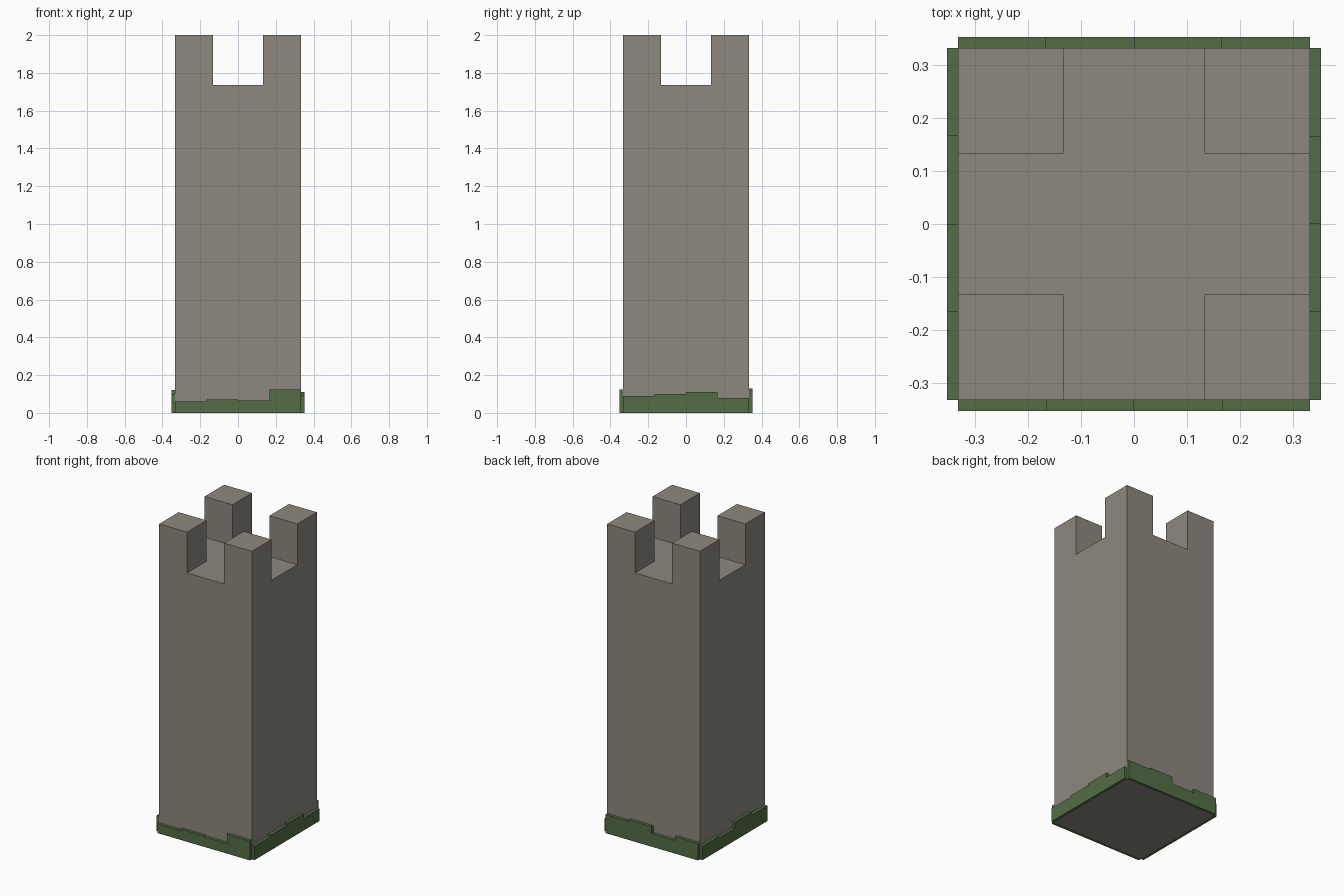
import bpy, bmesh
from mathutils import Matrix
from math import radians

if "Cube" in bpy.data.objects:
    bpy.data.objects.remove(bpy.data.objects["Cube"])

H = 0.333      # half width of the tower
N = 0.133      # half width of the battlement gaps
FLOOR, TOP = 1.735, 2.0
T = 0.02       # moss thickness


def material(name, rgb):
    m = bpy.data.materials.new(name)
    m.diffuse_color = (*rgb, 1)
    m.use_nodes = True
    m.node_tree.nodes["Principled BSDF"].inputs["Base Color"].default_value = m.diffuse_color
    return m


stone = material("stone", (0.27, 0.25, 0.21))
moss = material("moss_green", (0.088, 0.155, 0.063))


def finish(name, bm, mat):
    bmesh.ops.recalc_face_normals(bm, faces=bm.faces)
    me = bpy.data.meshes.new(name)
    bm.to_mesh(me)
    bm.free()
    me.materials.append(mat)
    ob = bpy.data.objects.new(name, me)
    bpy.context.collection.objects.link(ob)


# Tower: 3x3 grid of top cells, with the four corner cells raised as merlons
bm = bmesh.new()
xs = (-H, -N, N, H)
cells = {}
for i in range(3):
    for j in range(3):
        vs = [bm.verts.new((xs[a], xs[b], 0))
              for a, b in ((i, j), (i + 1, j), (i + 1, j + 1), (i, j + 1))]
        bm.faces.new(vs)
bmesh.ops.remove_doubles(bm, verts=bm.verts, dist=1e-5)
bottom = list(bm.faces)
ext = bmesh.ops.extrude_face_region(bm, geom=bottom, use_keep_orig=True)["geom"]
bmesh.ops.translate(bm, vec=(0, 0, FLOOR),
                    verts=[g for g in ext if isinstance(g, bmesh.types.BMVert)])
tops = [g for g in ext if isinstance(g, bmesh.types.BMFace)]
for f in tops:
    c = f.calc_center_median()
    if abs(c.x) > N and abs(c.y) > N:
        up = bmesh.ops.extrude_discrete_faces(bm, faces=[f])["faces"]
        bmesh.ops.translate(bm, vec=(0, 0, TOP - FLOOR), verts=up[0].verts)
finish("tower", bm, stone)

# Moss skirts: one stepped profile per side, left to right as seen from outside
skirts = {
    "front": (0, (0.06, 0.07, 0.065, 0.125)),
    "right": (90, (0.09, 0.10, 0.11, 0.08)),
    "back": (180, (0.12, 0.13, 0.085, 0.11)),
    "left": (270, (0.09, 0.08, 0.12, 0.10)),
}
for side, (angle, heights) in skirts.items():
    bm = bmesh.new()
    w = 2 * H / len(heights)
    outline = [(-H, 0)]
    for k, h in enumerate(heights):
        outline += [(-H + k * w, h), (-H + (k + 1) * w, h)]
    outline.append((H, 0))
    face = bm.faces.new([bm.verts.new((x, -H, z)) for x, z in outline])
    ext = bmesh.ops.extrude_face_region(bm, geom=[face], use_keep_orig=True)["geom"]
    bmesh.ops.translate(bm, vec=(0, -T, 0),
                        verts=[g for g in ext if isinstance(g, bmesh.types.BMVert)])
    bmesh.ops.rotate(bm, verts=bm.verts, cent=(0, 0, 0),
                     matrix=Matrix.Rotation(radians(angle), 3, 'Z'))
    finish(side + "_moss", bm, moss)
